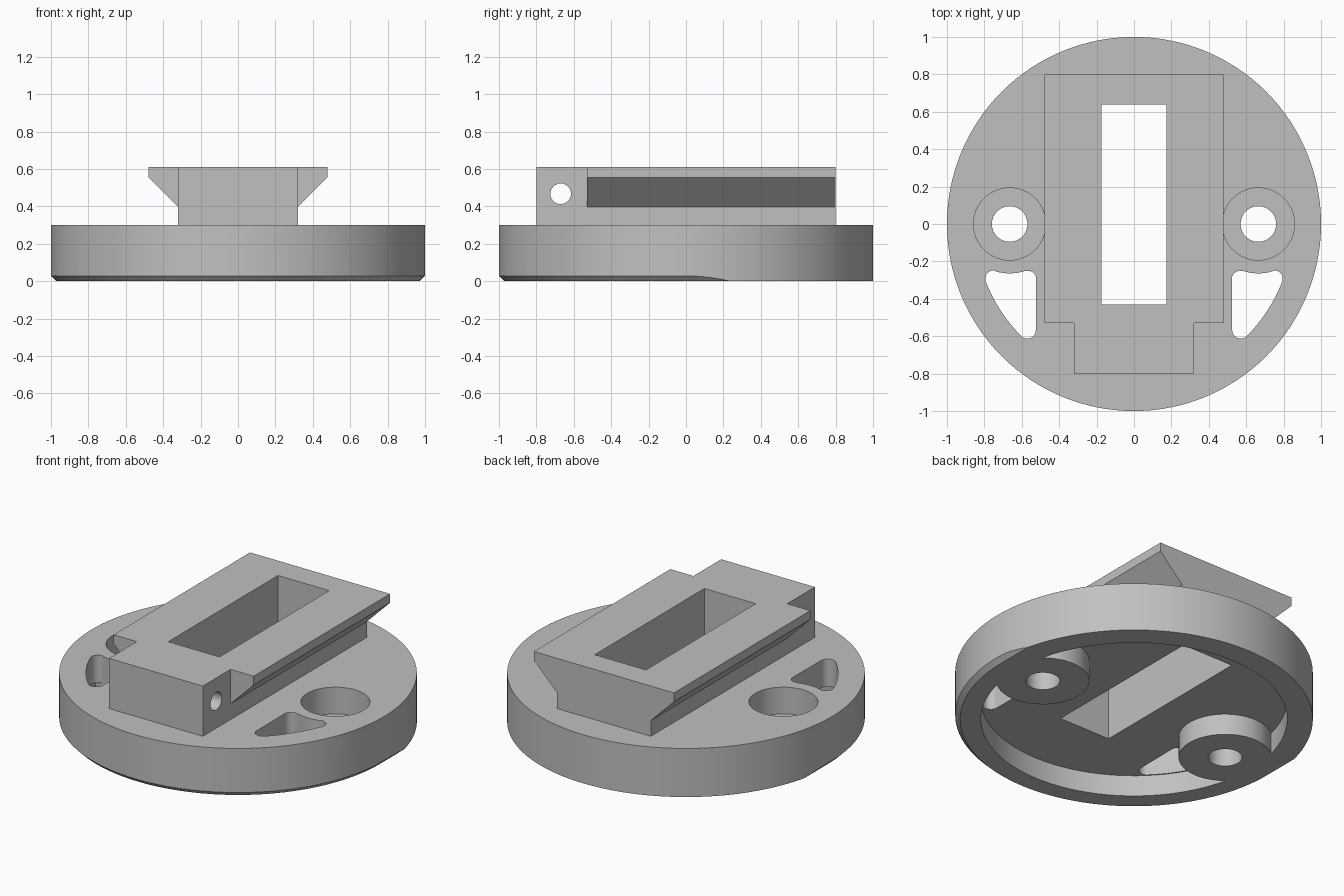
import bpy
from math import cos, sin, radians, pi

cube = bpy.data.objects.get("Cube")
if cube:
    bpy.data.objects.remove(cube, do_unlink=True)

grey = bpy.data.materials.new("light_grey")
grey.use_nodes = True
grey.diffuse_color = (0.53, 0.53, 0.53, 1)
grey.node_tree.nodes["Principled BSDF"].inputs["Base Color"].default_value = grey.diffuse_color


def loft(name, low, high):
    """Closed solid between two matching rings of 3D points."""
    n = len(low)
    faces = [(i, (i + 1) % n, (i + 1) % n + n, i + n) for i in range(n)]
    faces += [tuple(reversed(range(n))), tuple(range(n, 2 * n))]
    mesh = bpy.data.meshes.new(name)
    mesh.from_pydata(low + high, [], faces)
    mesh.materials.append(grey)
    obj = bpy.data.objects.new(name, mesh)
    bpy.context.collection.objects.link(obj)
    # consistent outward normals
    bpy.context.view_layer.objects.active = obj
    bpy.ops.object.select_all(action='DESELECT')
    obj.select_set(True)
    bpy.ops.object.mode_set(mode='EDIT')
    bpy.ops.mesh.select_all(action='SELECT')
    bpy.ops.mesh.normals_make_consistent(inside=False)
    bpy.ops.object.mode_set(mode='OBJECT')
    return obj


def prism(name, outline, z0, z1):
    return loft(name, [(x, y, z0) for x, y in outline], [(x, y, z1) for x, y in outline])


def arc(cx, cy, r, a0, a1, n):
    angles = [radians(a0 + (a1 - a0) * i / n) for i in range(n + 1)]
    return [(cx + r * cos(a), cy + r * sin(a)) for a in angles]


def cylinder(name, cx, cy, r, z0, z1, n=64):
    return prism(name, arc(cx, cy, r, 0, 360, n)[:-1], z0, z1)


def box(name, x0, x1, y0, y1, z0, z1):
    return prism(name, [(x0, y0), (x1, y0), (x1, y1), (x0, y1)], z0, z1)


def combine(target, tool, operation='DIFFERENCE'):
    """Apply a boolean and remove the tool."""
    mod = target.modifiers.new("combine", 'BOOLEAN')
    mod.operation, mod.object, mod.solver = operation, tool, 'EXACT'
    bpy.context.view_layer.objects.active = target
    bpy.ops.object.modifier_apply(modifier=mod.name)
    bpy.data.objects.remove(tool, do_unlink=True)


SCREW_X, CAVITY_R, CEILING = 0.665, 0.857, 0.13

# Round plate, with a lower chamfer that runs out straight towards the back
plate = cylinder("mount_plate", 0, 0, 1, 0, 0.3, 128)


def chamfer_ring(z):
    r = 0.972 + z
    return [(x, y, z) for x, y in arc(0, 0, r, 180, 360, 64) + [(r, 1.3), (-r, 1.3)]]


combine(plate, loft("chamfer", chamfer_ring(-0.1), chamfer_ring(0.5)), 'INTERSECT')

# Underside cavity that leaves two screw bosses standing
cavity = cylinder("cavity", 0, 0, CAVITY_R, -0.1, CEILING, 96)
for side in (-1, 1):
    combine(cavity, cylinder("boss", side * SCREW_X, 0, 0.26, -0.2, 0.25))
combine(plate, cavity)

# Dovetail rail with a narrower front block
half = [(0.32, 0.2), (0.32, 0.397), (0.478, 0.555), (0.478, 0.61)]
profile = half + [(-x, z) for x, z in reversed(half)]
rail = loft("rail", [(x, -0.8, z) for x, z in profile], [(x, 0.8, z) for x, z in profile])
for side in (-1, 1):
    x0, x1 = sorted((side * 0.32, side * 0.7))
    combine(rail, box("notch", x0, x1, -1, -0.53, 0, 1))
pin = arc(-0.67, 0.467, 0.055, 0, 360, 32)[:-1]
combine(rail, loft("pin_hole", [(-1, y, z) for y, z in pin], [(1, y, z) for y, z in pin]))
combine(plate, rail, 'UNION')

# Rectangular window through rail and plate
combine(plate, box("window", -0.175, 0.175, -0.43, 0.64, -0.5, 1))

# Counterbored screw holes and rounded side slots
slot = (arc(0.565, -0.293, 0.042, 180, 80, 8)
        + arc(SCREW_X, 0, 0.264, 252, 288, 10)
        + arc(0.75, -0.293, 0.045, 100, -21, 8)
        + arc(0, 0, 0.85, -24, -42, 10)
        + arc(0.57, -0.568, 0.045, -45, -180, 8))
for side in (-1, 1):
    combine(plate, cylinder("counterbore", side * SCREW_X, 0, 0.193, CEILING + 0.005, 0.5))
    combine(plate, cylinder("screw_hole", side * SCREW_X, 0, 0.095, -0.5, 0.5, 48))
    combine(plate, prism("slot", [(side * x, y) for x, y in slot], 0.05, 0.5))

bpy.ops.object.select_all(action='DESELECT')
plate.select_set(True)
bpy.context.view_layer.objects.active = plate
bpy.ops.object.shade_smooth_by_angle(angle=radians(25))
